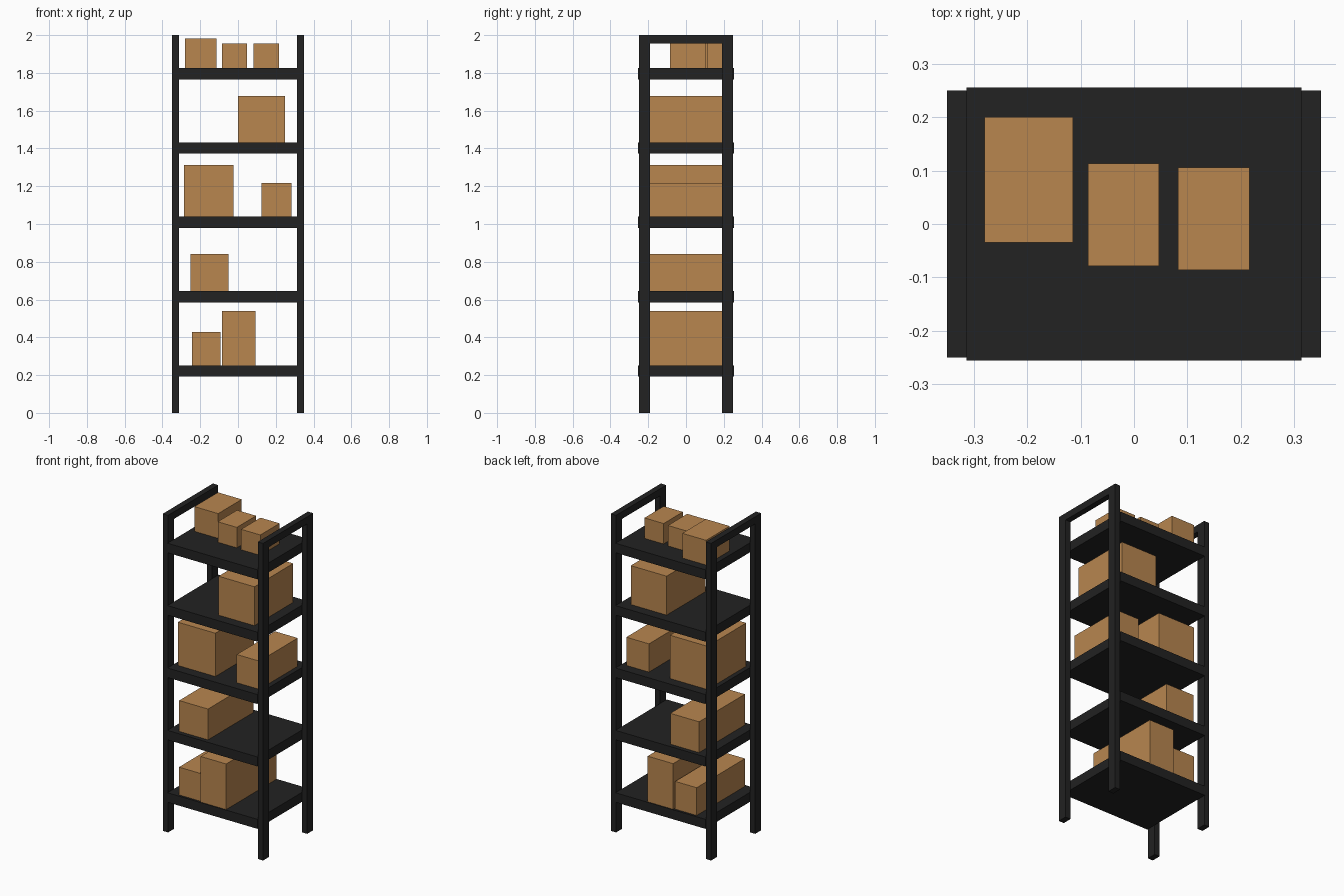
import bpy

if "Cube" in bpy.data.objects:
    bpy.data.objects.remove(bpy.data.objects["Cube"])


def material(name, rgb):
    m = bpy.data.materials.new(name)
    m.diffuse_color = (*rgb, 1.0)
    m.use_nodes = True
    m.node_tree.nodes["Principled BSDF"].inputs["Base Color"].default_value = m.diffuse_color
    return m


BLACK = material("black metal", (0.016, 0.016, 0.016))
CARD = material("cardboard brown", (0.479, 0.238, 0.078))


def block(name, x0, x1, y0, y1, z0, z1, mat):
    """Axis-aligned block between the given limits."""
    bpy.ops.mesh.primitive_cube_add(
        size=1, location=((x0 + x1) / 2, (y0 + y1) / 2, (z0 + z1) / 2))
    ob = bpy.context.object
    ob.name = name
    ob.scale = (x1 - x0, y1 - y0, z1 - z0)
    bpy.ops.object.transform_apply(location=False, rotation=False, scale=True)
    ob.data.materials.append(mat)


# Side frames: two posts joined by a top rail
for side, xa, xb in (("left", -0.35, -0.313), ("right", 0.313, 0.35)):
    block(f"{side}_front_post", xa, xb, -0.25, -0.19, 0, 2, BLACK)
    block(f"{side}_back_post", xa, xb, 0.19, 0.25, 0, 2, BLACK)
    block(f"{side}_top_rail", xa, xb, -0.19, 0.19, 1.955, 2, BLACK)

# Five shelves, evenly spaced
shelf_top = [0.252 + 0.3935 * i for i in range(5)]
for i, z in enumerate(shelf_top):
    block(f"shelf_{i + 1}", -0.313, 0.313, -0.255, 0.255, z - 0.06, z, BLACK)

# Cardboard boxes: shelf index, x range, y range, top height
boxes = [
    (0, -0.243, -0.093, -0.241, 0.241, 0.427),
    (0, -0.085, 0.092, -0.25, 0.25, 0.54),
    (1, -0.251, -0.05, -0.228, 0.228, 0.84),
    (2, -0.285, -0.023, -0.193, 0.193, 1.312),
    (2, 0.125, 0.283, -0.191, 0.191, 1.217),
    (3, 0.0, 0.25, -0.193, 0.193, 1.678),
    (4, -0.28, -0.114, -0.035, 0.2, 1.982),
    (4, -0.086, 0.047, -0.079, 0.113, 1.955),
    (4, 0.082, 0.216, -0.086, 0.106, 1.955),
]
for n, (s, x0, x1, y0, y1, top) in enumerate(boxes):
    block(f"cardboard_box_{n + 1}", x0, x1, y0, y1, shelf_top[s], top, CARD)
